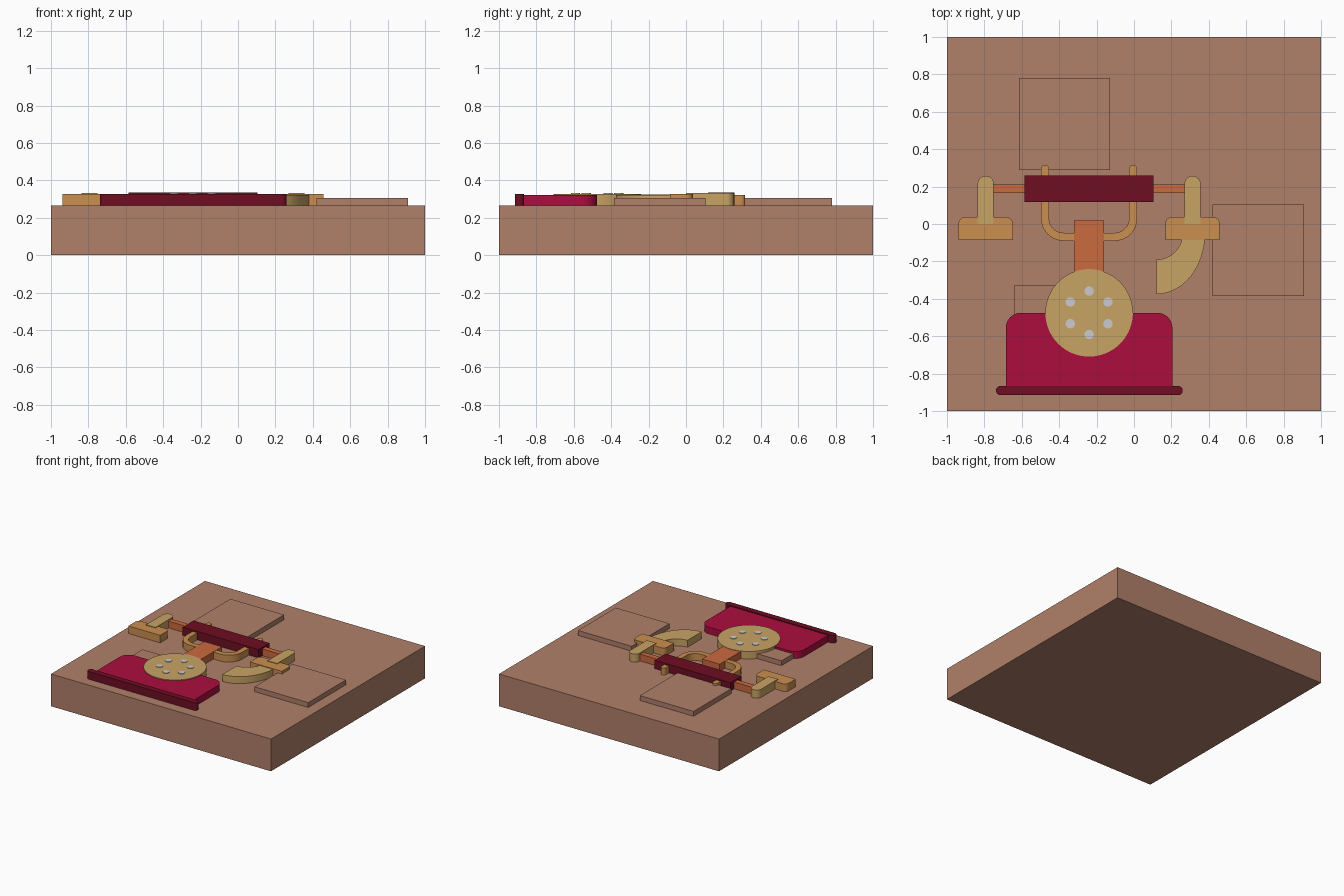
import bpy, bmesh, math

if "Cube" in bpy.data.objects:
    bpy.data.objects.remove(bpy.data.objects["Cube"])

def material(name, r, g, b):
    lin = [((c / 255 + 0.055) / 1.055) ** 2.4 for c in (r, g, b)]
    m = bpy.data.materials.new(name)
    m.diffuse_color = (*lin, 1)
    m.use_nodes = True
    m.node_tree.nodes["Principled BSDF"].inputs["Base Color"].default_value = m.diffuse_color
    return m

BROWN = material("clay brown", 176, 128, 106)
CRIMSON = material("crimson", 172, 13, 63)
MAROON = material("maroon", 110, 13, 34)
TAN = material("tan", 201, 164, 100)
ORANGE = material("burnt orange", 203, 106, 63)
AMBER = material("amber", 202, 142, 80)
GREY = material("light grey", 203, 203, 208)

SLAB_TOP = 0.265
CX = -0.24  # middle of the phone

def arc(cx, cy, rx, ry, a0, a1, n=10):
    out = []
    for i in range(n + 1):
        a = math.radians(a0 + (a1 - a0) * i / n)
        out.append((cx + rx * math.cos(a), cy + ry * math.sin(a)))
    return out

def rounded(x0, x1, y0, y1, top=0.0, bottom=0.0):
    """Counter-clockwise rectangle with rounded top and/or bottom corners."""
    pts = []
    for x, y, r, sx, sy, a in ((x0, y0, bottom, 1, 1, 180), (x1, y0, bottom, -1, 1, 270),
                               (x1, y1, top, -1, -1, 0), (x0, y1, top, 1, -1, 90)):
        pts += arc(x + sx * r, y + sy * r, r, r, a, a + 90) if r else [(x, y)]
    return pts

def extrude(name, pts, z1, mat, z0=SLAB_TOP - 0.005):
    bm = bmesh.new()
    bottom = bm.faces.new([bm.verts.new((x, y, z0)) for x, y in pts])
    res = bmesh.ops.extrude_face_region(bm, geom=[bottom], use_keep_orig=True)
    for v in res["geom"]:
        if isinstance(v, bmesh.types.BMVert):
            v.co.z = z1
    bmesh.ops.remove_doubles(bm, verts=bm.verts, dist=1e-5)
    bmesh.ops.recalc_face_normals(bm, faces=bm.faces)
    me = bpy.data.meshes.new(name)
    bm.to_mesh(me)
    bm.free()
    me.materials.append(mat)
    ob = bpy.data.objects.new(name, me)
    bpy.context.collection.objects.link(ob)
    return ob

# Slab and three low square plates
extrude("slab", rounded(-1, 1, -1, 1), SLAB_TOP, BROWN, 0)
for i, (x, y) in enumerate(((-0.615, 0.29), (0.42, -0.385), (-0.64, -0.815))):
    extrude(f"square_plate_{i + 1}", rounded(x, x + 0.488, y, y + 0.49), 0.305, BROWN)

# Telephone body, foot and neck
extrude("body", rounded(-0.685, 0.205, -0.875, -0.475, top=0.08), 0.321, CRIMSON)
extrude("foot", rounded(-0.738, 0.26, -0.915, -0.866, 0.024, 0.024), 0.328, MAROON)
extrude("neck", rounded(CX - 0.08, CX + 0.08, -0.475, 0.02), 0.324, ORANGE)

# Dial with six finger holes
extrude("dial", arc(CX, -0.475, 0.234, 0.234, 0, 354.375, 63), 0.327, TAN)
for i in range(6):
    a = math.radians(90 + 60 * i)
    x, y = CX + 0.116 * math.cos(a), -0.475 + 0.116 * math.sin(a)
    extrude(f"finger_hole_{i + 1}", arc(x, y, 0.025, 0.025, 0, 345, 23), 0.331, GREY, 0.323)

# U-shaped cradle
outer, inner, tip = 0.257, 0.214, 0.295
r = (outer - inner) / 2
mid = (outer + inner) / 2
cradle = arc(CX - outer + 0.12, 0.03, 0.12, 0.12, 180, 270)
cradle += arc(CX + outer - 0.12, 0.03, 0.12, 0.12, 270, 360)
cradle += arc(CX + mid, tip, r, r, 0, 180)
cradle += arc(CX + inner - 0.077, 0.03, 0.077, 0.077, 360, 270)
cradle += arc(CX - inner + 0.077, 0.03, 0.077, 0.077, 270, 180)
cradle += arc(CX - mid, tip, r, r, 0, 180)
extrude("cradle", cradle, 0.322, AMBER)

# Handset: grip, rod, and a stem and cup at each end
extrude("handset_rod", rounded(-0.77, 0.29, 0.166, 0.21), 0.321, ORANGE)
extrude("handset_grip", rounded(-0.585, 0.105, 0.118, 0.258), 0.334, MAROON)
for side, s in (("left", -1), ("right", 1)):
    x = CX + s * 0.553
    extrude(f"{side}_stem", rounded(x - 0.043, x + 0.043, 0.0, 0.257, top=0.042), 0.332, TAN)
    extrude(f"{side}_cup", rounded(x - 0.145, x + 0.145, -0.085, 0.037, top=0.035), 0.327, AMBER)

# Curved mouthpiece horn below the right cup
horn = arc(0.12, -0.05, 0.26, 0.325, 270, 360, 20) + arc(0.12, -0.05, 0.14, 0.14, 360, 270, 20)
extrude("curved_horn", horn, 0.322, TAN)

# Smooth the curved walls, keep edges sharp
for ob in bpy.context.collection.objects:
    ob.select_set(True)
    bpy.context.view_layer.objects.active = ob
bpy.ops.object.shade_smooth_by_angle(angle=math.radians(30))
